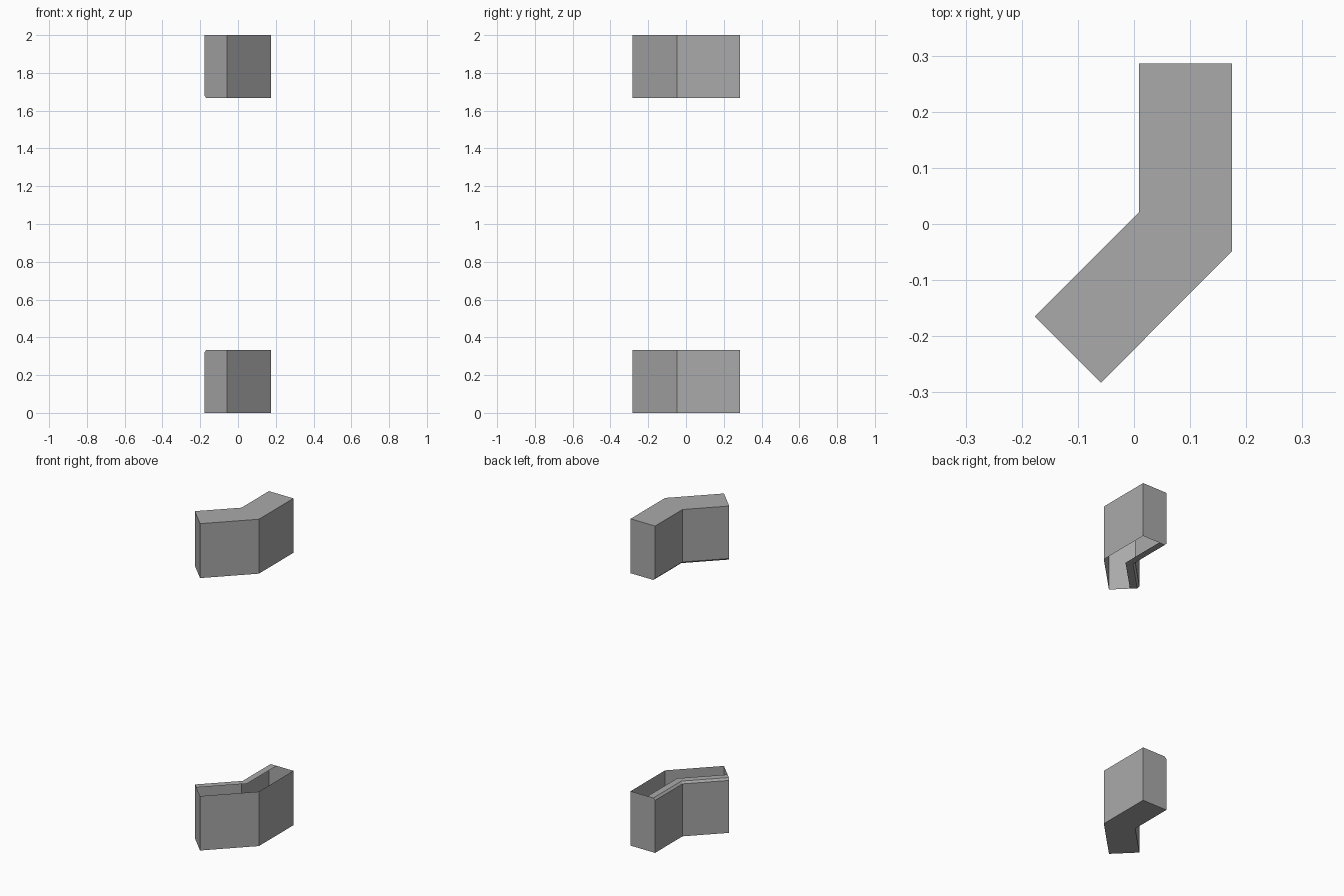
import bpy
import bmesh
from mathutils import Vector

cube = bpy.data.objects.get("Cube")
if cube:
    bpy.data.objects.remove(cube, do_unlink=True)

# Single grey material
grey = bpy.data.materials.new("plain grey")
grey.use_nodes = True
colour = (0.4, 0.4, 0.4, 1)
grey.diffuse_color = colour
grey.node_tree.nodes["Principled BSDF"].inputs["Base Color"].default_value = colour

# Plan of the bent wall: concave side and convex side
INNER = [Vector(p) for p in ((-0.177, -0.165), (0.009, 0.021), (0.009, 0.286))]
OUTER = [Vector(p) for p in ((-0.059, -0.283), (0.175, -0.048), (0.175, 0.286))]
HEIGHT = 0.333

# Open channel section: (fraction across the wall, height)
SECTION = [(0.31, HEIGHT), (0.07, HEIGHT), (0, HEIGHT - 0.012),
           (0, 0), (1, 0), (1, HEIGHT)]


def wall_section(name, flipped):
    """Sweep the channel section along the bent plan and close both ends."""
    bm = bmesh.new()
    rings = []
    for a, b in zip(INNER, OUTER):
        ring = []
        for t, z in SECTION:
            p = a.lerp(b, t)
            ring.append(bm.verts.new((p.x, p.y, 2 - z if flipped else z)))
        rings.append(ring)
    # Wall, floor and lip faces
    for r, s in zip(rings, rings[1:]):
        for i in range(len(SECTION) - 1):
            bm.faces.new((r[i], r[i + 1], s[i + 1], s[i]))
    # End caps
    bm.faces.new(rings[0])
    bm.faces.new(rings[-1][::-1])
    bmesh.ops.recalc_face_normals(bm, faces=bm.faces)
    # Make the closed side face away from the middle
    closed = max(bm.faces, key=lambda f: abs(f.calc_center_median().z - 1))
    if closed.normal.z * (1 if flipped else -1) < 0:
        bmesh.ops.reverse_faces(bm, faces=bm.faces)
    mesh = bpy.data.meshes.new(name)
    bm.to_mesh(mesh)
    bm.free()
    mesh.materials.append(grey)
    obj = bpy.data.objects.new(name, mesh)
    bpy.context.collection.objects.link(obj)


wall_section("lower_wall", False)
wall_section("upper_wall", True)
